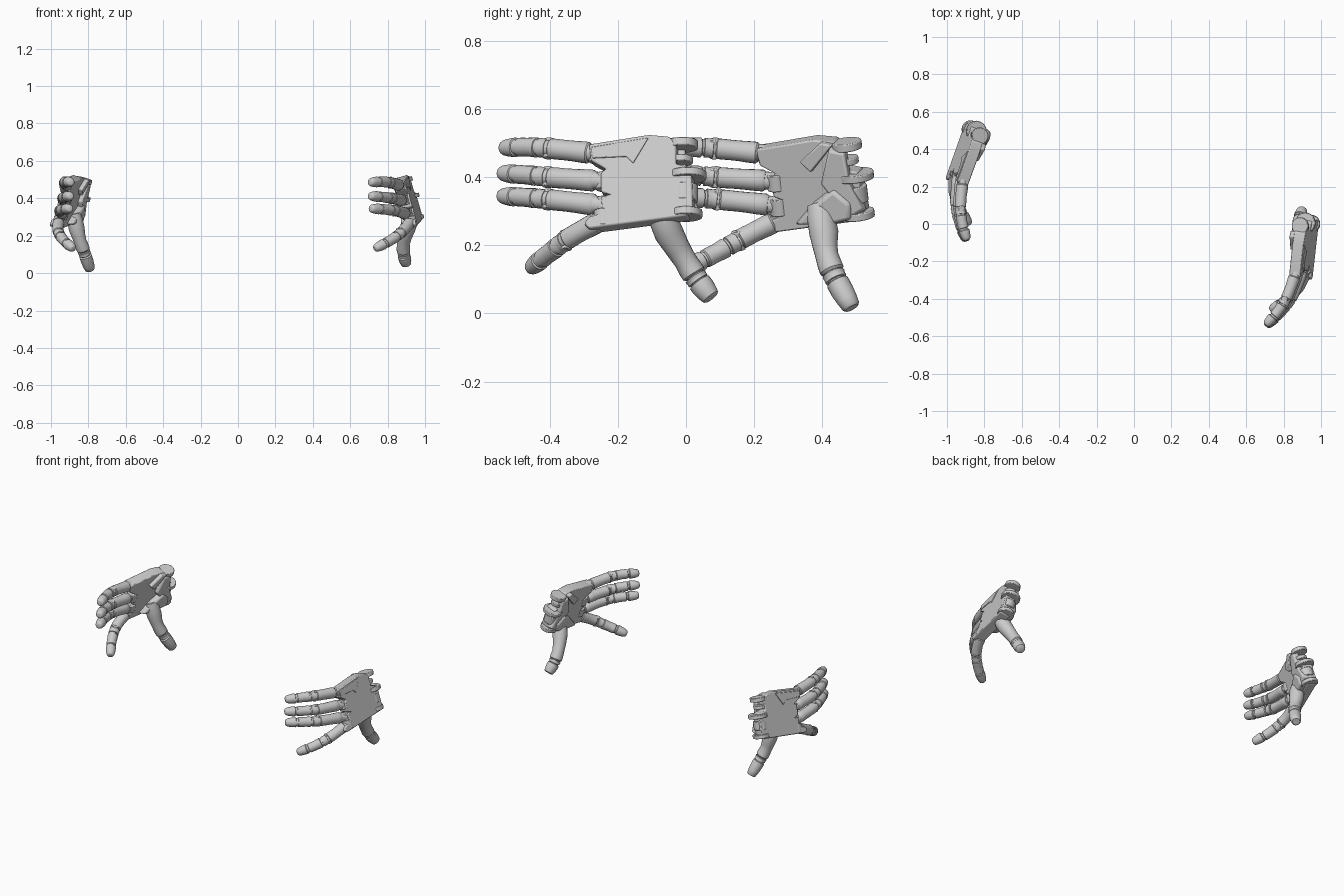
import bpy, bmesh, math
from mathutils import Vector, Matrix

if "Cube" in bpy.data.objects:
    bpy.data.objects.remove(bpy.data.objects["Cube"])

# Palm plane of the right hand: back surface x = f(y, z), normal N, hinge axis W
N = Vector((1, -.15, .28)).normalized()
W = Vector((-.28, 0, .96)).normalized()


def on_palm(y, z, depth=0):
    return Vector((.985 + .15 * y - .28 * (z - .30), y, z)) - N * depth


RIGHT = Matrix.Identity(4)
LEFT = (Matrix.Translation((-.022, .09, 0)) @ Matrix.Rotation(math.radians(-26), 4, 'Z')
        @ Matrix.Scale(-1, 4, (1, 0, 0)))


def finish(name, bm, M, bevel=0):
    bm.transform(M)
    bmesh.ops.recalc_face_normals(bm, faces=bm.faces)
    me = bpy.data.meshes.new(name)
    bm.to_mesh(me)
    bm.free()
    ob = bpy.data.objects.new(name, me)
    bpy.context.collection.objects.link(ob)
    if bevel:
        m = ob.modifiers.new("bevel", 'BEVEL')
        m.width, m.segments, m.limit_method = bevel, 2, 'ANGLE'
    bpy.ops.object.select_all(action='DESELECT')
    ob.select_set(True)
    bpy.context.view_layer.objects.active = ob
    bpy.ops.object.shade_smooth_by_angle(angle=math.radians(38))
    return ob


def plate(name, outline, d0, d1, M, bevel=.004, shrink=1.0):
    """Slab parallel to the palm from (y, z) outline between two depths."""
    bm = bmesh.new()
    cy = sum(p[0] for p in outline) / len(outline)
    cz = sum(p[1] for p in outline) / len(outline)
    a = [bm.verts.new(on_palm(y, z, d0)) for y, z in outline]
    b = [bm.verts.new(on_palm(cy + (y - cy) * shrink, cz + (z - cz) * shrink, d1))
         for y, z in outline]
    bm.faces.new(a)
    bm.faces.new(b[::-1])
    for i in range(len(a)):
        j = (i + 1) % len(a)
        bm.faces.new((a[i], b[i], b[j], a[j]))
    return finish(name, bm, M, bevel)


def tube(name, pts, radii, M, sides=20):
    """Round loft through points, capped at both ends."""
    bm = bmesh.new()
    rings = []
    for i, p in enumerate(pts):
        t = (pts[min(i + 1, len(pts) - 1)] - pts[max(i - 1, 0)]).normalized()
        a = t.cross(N).normalized()
        b = t.cross(a)
        rings.append([bm.verts.new(p + (a * math.cos(k) + b * math.sin(k)) * radii[i])
                      for k in (2 * math.pi * s / sides for s in range(sides))])
    for r, q in zip(rings, rings[1:]):
        for s in range(sides):
            u = (s + 1) % sides
            bm.faces.new((r[s], r[u], q[u], q[s]))
    bm.faces.new(rings[0])
    bm.faces.new(rings[-1][::-1])
    return finish(name, bm, M)


def disc(name, c, r, h, M, axis=W):
    bm = bmesh.new()
    bmesh.ops.create_cone(bm, cap_ends=True, segments=28, radius1=r, radius2=r, depth=h)
    bm.transform(Matrix.Translation(c) @ axis.to_track_quat('Z', 'Y').to_matrix().to_4x4())
    return finish(name, bm, M, .003)


def path_point(P, t):
    """Catmull-Rom point, t from 0 to 1."""
    n = len(P) - 1
    i = min(int(t * n), n - 1)
    f = t * n - i
    p1, p2 = P[i], P[i + 1]
    p0 = P[i - 1] if i else p1 * 2 - p2
    p3 = P[i + 2] if i + 2 <= n else p2 * 2 - p1
    return (p1 * 2 + (p2 - p0) * f + (p0 * 2 - p1 * 5 + p2 * 4 - p3) * f * f
            + (p1 * 3 - p0 - p2 * 3 + p3) * f ** 3) / 2


def segment(name, P, t0, t1, r0, r1, M, tip=False):
    """One phalanx: rounded rims, or a blunt domed end for a tip."""
    ts = [0, .04, .2, .4, .6, .8, .96, 1]
    k = [.86, 1, 1, .97, .97, 1, 1, .86]
    if tip:
        ts = [0, .06, .3, .6, .8, .92, .98, 1]
        k = [.84, 1, 1, .95, .87, .74, .58, .4]
    pts = [path_point(P, t0 + (t1 - t0) * t) for t in ts]
    tube(name, pts, [(r0 + (r1 - r0) * t) * s for t, s in zip(ts, k)], M)


FINGERS = {
    "little": [(.868, -.255, .468), (.822, -.38, .482), (.775, -.46, .488), (.708, -.538, .486)],
    "ring": [(.885, -.235, .387), (.832, -.38, .398), (.78, -.465, .406), (.708, -.543, .412)],
    "middle": [(.905, -.235, .315), (.85, -.38, .332), (.79, -.465, .34), (.712, -.543, .345)],
    "index": [(.925, -.24, .278), (.882, -.335, .226), (.82, -.40, .178), (.735, -.457, .132)],
}
THUMBS = {
    "right": [(.93, -.075, .30), (.905, -.05, .235), (.885, -.005, .16), (.887, .033, .10), (.90, .075, .045)],
    "left": [(-.878, .39, .32), (-.862, .405, .235), (-.845, .412, .175), (-.82, .438, .105), (-.79, .487, .016)],
}
PALM = [(-.285, .497), (-.11, .525), (-.05, .52), (-.03, .50), (-.03, .44), (.015, .43),
        (.02, .31), (.0, .287), (-.285, .25), (-.30, .265), (-.285, .285), (-.245, .295),
        (-.25, .343), (-.23, .35), (-.25, .358), (-.25, .415), (-.235, .425), (-.28, .45)]


def hand(side, M):
    # Palm slab, back ridge, heel and inner palm pads
    plate(side + "_palm", PALM, 0, .062, M, .005)
    plate(side + "_back_ridge", [(-.28, .487), (-.11, .515), (-.155, .44), (-.175, .46), (-.275, .455)],
          -.005, .02, M, .003)
    plate(side + "_palm_ridge", [(-.15, .465), (-.08, .522), (-.045, .515), (-.12, .435)], .055, .085, M, .005)
    plate(side + "_palm_heel", [(-.06, .51), (-.01, .50), (-.005, .40), (.03, .32), (-.02, .29), (-.10, .40)],
          .05, .085, M, .006, .9)
    plate(side + "_thumb_mound", [(-.20, .275), (-.13, .345), (-.05, .40), (.005, .35), (.0, .295), (-.08, .275)],
          .05, .095, M, .008, .78)

    # Wrist hinge lugs
    for z, y, r, h in ((.505, -.015, .045, .024), (.46, -.02, .035, .02), (.415, 0, .055, .022),
                       (.362, -.01, .04, .05), (.302, -.005, .048, .022)):
        disc(side + "_wrist_lug", on_palm(y, z, .038), r, h, M)

    # Fingers: knuckle hinge, core, three phalanges
    for name, raw in FINGERS.items():
        P = [Vector(p) for p in raw]
        label = side + "_" + name
        disc(label + "_knuckle", P[0], .03, .05, M)
        core = [path_point(P, i / 12) + N * .003 for i in range(12)]
        tube(label + "_core", core, [.0265 - .0003 * i for i in range(12)], M)
        segment(label + "_proximal", P, .07, .40, .032, .03, M)
        segment(label + "_joint", P, .425, .53, .0295, .029, M)
        segment(label + "_middle", P, .555, .80, .0295, .0275, M)
        segment(label + "_tip", P, .825, 1.015, .029, .025, M, True)
        disc(label + "_joint_pin", path_point(P, .413), .018, .058, M)

    # Thumb: world-posed for each side
    P = [Vector(p) for p in THUMBS[side]]
    I = RIGHT
    tube(side + "_thumb_core", [path_point(P, i / 12) for i in range(12)], [.029] * 9 + [.026] * 3, I)
    tube(side + "_thumb_base", [path_point(P, t) for t in (0, .1, .25, .4, .52, .62, .68, .7)],
         [.034, .042, .043, .037, .034, .036, .036, .03], I)
    segment(side + "_thumb_joint", P, .71, .77, .034, .033, I)
    tube(side + "_thumb_tip", [path_point(P, t) for t in (.78, .79, .86, .93, .985, 1)],
         [.028, .034, .034, .031, .027, .021], I)


hand("right", RIGHT)
hand("left", LEFT)
